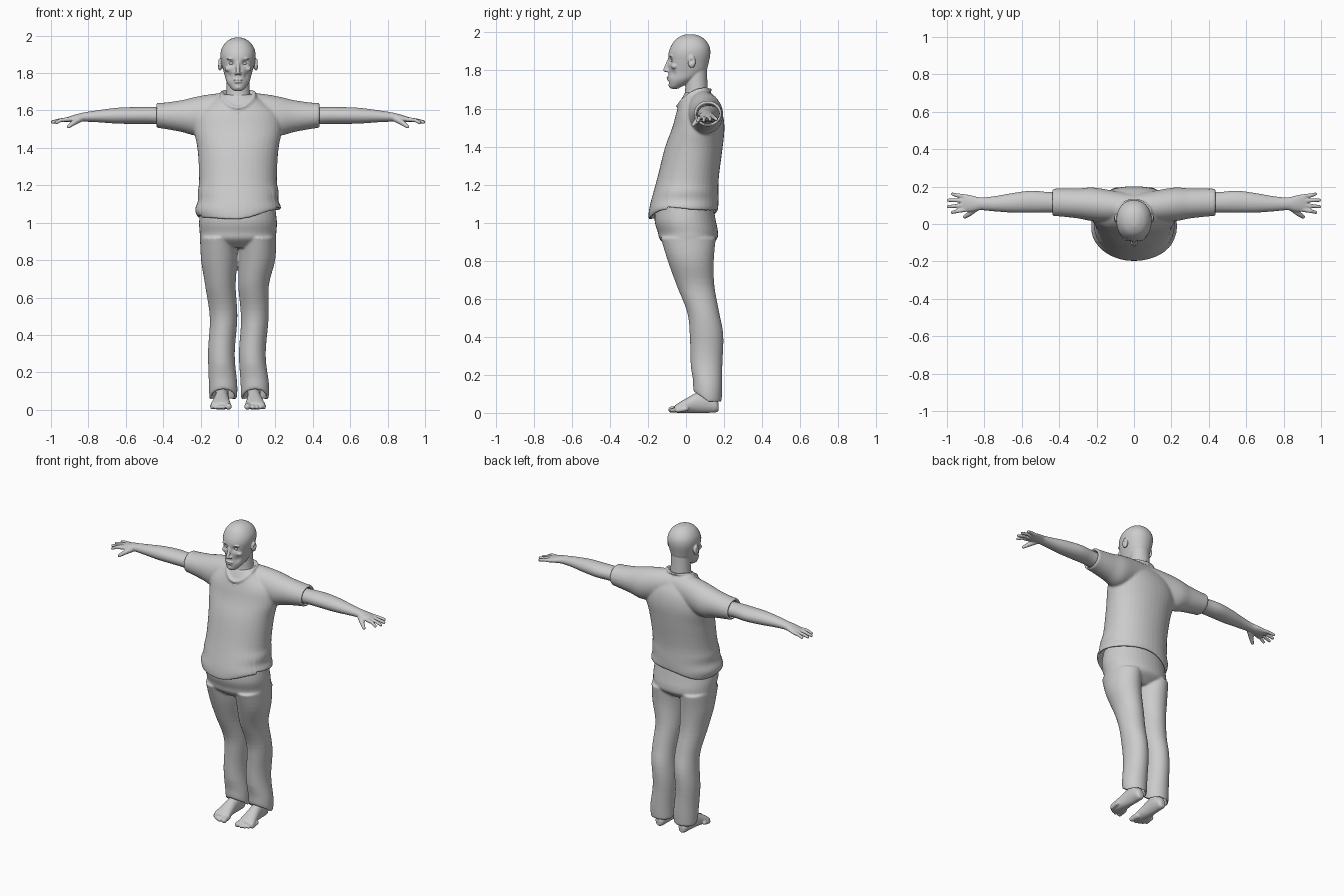
import bpy, bmesh, math
from mathutils import Vector, Matrix


def spline(rings, steps=4):
    """Catmull-Rom interpolation of section tuples."""
    out = []
    for i in range(len(rings) - 1):
        p = [rings[max(0, min(len(rings) - 1, i + k))] for k in (-1, 0, 1, 2)]
        for s in range(steps):
            t = s / steps
            out.append([0.5 * (2 * b + (c - a) * t + (2 * a - 5 * b + 4 * c - d) * t * t
                               + (3 * b - a - 3 * c + d) * t ** 3) for a, b, c, d in zip(*p)])
    return out + [list(rings[-1])]


def loft(bm, axis, rings, n=40, power=2.0):
    """Closed tube along an axis; rings are (position, centre a, centre b, radius a, radius b)."""
    loops = []
    for t, a, b, ra, rb in spline(rings):
        loop = []
        for i in range(n):
            c, s = math.cos(2 * math.pi * i / n), math.sin(2 * math.pi * i / n)
            u = a + ra * math.copysign(abs(c) ** (2 / power), c)
            v = b + rb * math.copysign(abs(s) ** (2 / power), s)
            loop.append(bm.verts.new({'X': (t, u, v), 'Y': (u, t, v), 'Z': (u, v, t)}[axis]))
        loops.append(loop)
    for l0, l1 in zip(loops, loops[1:]):
        for i in range(n):
            j = (i + 1) % n
            bm.faces.new((l0[i], l0[j], l1[j], l1[i]))
    bm.faces.new(loops[0])
    bm.faces.new(loops[-1])


def blob(bm, pos, size):
    m = Matrix.Translation(pos) @ Matrix.Diagonal((*size, 1))
    bmesh.ops.create_uvsphere(bm, u_segments=20, v_segments=12, radius=1, matrix=m)


def capsule(bm, p, q, r0, r1):
    p, q = Vector(p), Vector(q)
    d = q - p
    m = Matrix.Translation((p + q) / 2) @ d.to_track_quat('Z', 'Y').to_matrix().to_4x4()
    bmesh.ops.create_cone(bm, cap_ends=True, segments=14, radius1=r0, radius2=r1,
                          depth=d.length, matrix=m)
    blob(bm, p, (r0,) * 3)
    blob(bm, q, (r1,) * 3)


def mirror(bm):
    geo = bmesh.ops.duplicate(bm, geom=bm.verts[:] + bm.edges[:] + bm.faces[:])['geom']
    for v in geo:
        if isinstance(v, bmesh.types.BMVert):
            v.co.x *= -1


def finish(name, bm, voxel, smooth, shape=None):
    """Fuse the pieces into one skin, relax it, then apply a sculpting function."""
    bmesh.ops.recalc_face_normals(bm, faces=bm.faces[:])
    me = bpy.data.meshes.new(name)
    bm.to_mesh(me)
    bm.free()
    ob = bpy.data.objects.new(name, me)
    bpy.context.collection.objects.link(ob)
    r = ob.modifiers.new("fuse", 'REMESH')
    r.mode, r.voxel_size = 'VOXEL', voxel
    s = ob.modifiers.new("relax", 'SMOOTH')
    s.factor, s.iterations = 0.5, smooth
    dg = bpy.context.evaluated_depsgraph_get()
    new = bpy.data.meshes.new_from_object(ob.evaluated_get(dg))
    ob.modifiers.clear()
    ob.data = new
    for v in new.vertices:
        if shape:
            v.co = shape(v.co.copy())
    new.polygons.foreach_set("use_smooth", [True] * len(new.polygons))
    return ob


# Shirt: sleeves, torso and rolled neckline
bm = bmesh.new()
loft(bm, 'X', [(0, .09, 1.61, .07, .085), (.12, .095, 1.59, .085, .10), (.22, .105, 1.57, .09, .104),
               (.30, .11, 1.57, .08, .085), (.40, .115, 1.572, .074, .069), (.43, .115, 1.574, .073, .067),
               (.433, .115, 1.573, .059, .053), (.38, .115, 1.57, .057, .05)])
mirror(bm)
loft(bm, 'Z', [(1.13, 0, -.01, .18, .145), (1.06, 0, -.013, .207, .164), (1.04, 0, -.015, .212, .169),
               (1.04, 0, -.015, .224, .182), (1.10, 0, -.01, .221, .181), (1.23, 0, .01, .208, .162),
               (1.39, 0, .04, .216, .152), (1.50, 0, .065, .235, .137), (1.58, 0, .07, .22, .12),
               (1.64, 0, .065, .15, .093), (1.685, 0, .06, .085, .065)], power=2.1)


def neck_loop(i):
    a = 2 * math.pi * i / 36
    s = math.sin(a)
    return (.09 * math.cos(a), .042 + .087 * s, 1.69 + .0425 * s - .0325 * s * s)


for i in range(36):
    capsule(bm, neck_loop(i), neck_loop(i + 1), .008, .008)


def hem(v):
    w = max(0, min(1, (1.22 - v.z) / .16)) if abs(v.x) < .3 else 0
    v.z += w * (.09 * v.x + .012 * math.sin(14 * v.x + 9 * v.y) + (.08 * (v.y + .1) if v.y < -.1 else .012))
    v.x *= 1 + .03 * w * math.sin(60 * v.z)
    return v


finish("shirt", bm, .0075, 4, hem)

# Trousers: two legs with hollow cuffs, joined at the hips
bm = bmesh.new()
loft(bm, 'Z', [(.15, .085, .115, .055, .058), (.075, .085, .115, .058, .062), (.06, .085, .115, .063, .066),
               (.062, .085, .113, .073, .074), (.13, .085, .113, .076, .077), (.25, .083, .108, .072, .083),
               (.41, .083, .108, .072, .088), (.53, .084, .09, .075, .084), (.67, .089, .05, .082, .099),
               (.80, .101, .025, .097, .121), (.92, .105, .012, .098, .145)])
mirror(bm)
loft(bm, 'Z', [(.865, 0, .01, .14, .09), (.91, 0, .012, .198, .148), (.95, 0, .01, .205, .158),
               (1.01, 0, -.004, .208, .161), (1.10, 0, -.01, .195, .15)], power=2.1)


def cuff(v):
    w = max(0, min(1, (.24 - v.z) / .14))
    v.z += w * .7 * max(0, .12 - v.y)
    v.x += .006 * math.sin(16 * v.z) * max(0, min(1, (.9 - v.z) * 4))
    return v


finish("trousers", bm, .0065, 4, cuff)

# Arms with palms, fingers and thumbs
bm = bmesh.new()
loft(bm, 'X', [(.37, .115, 1.567, .054, .047), (.46, .116, 1.573, .055, .045), (.55, .119, 1.573, .059, .045),
               (.65, .113, 1.572, .052, .042), (.75, .108, 1.569, .040, .032), (.82, .108, 1.565, .034, .025),
               (.86, .109, 1.56, .042, .021), (.90, .112, 1.553, .047, .016), (.925, .113, 1.549, .044, .011)])
for y0, tip in ((.076, (.972, .062, 1.535)), (.1, (.992, .093, 1.537)),
                (.125, (.991, .127, 1.54)), (.147, (.97, .16, 1.543))):
    mid = (.945, y0 * .5 + tip[1] * .5, 1.549)
    capsule(bm, (.905, y0, 1.552), mid, .012, .0105)
    capsule(bm, mid, tip, .0105, .009)
capsule(bm, (.845, .085, 1.555), (.88, .055, 1.533), .018, .014)
capsule(bm, (.88, .055, 1.533), (.905, .038, 1.514), .014, .010)
mirror(bm)
finish("arms", bm, .0045, 3)

# Bare feet with toes
bm = bmesh.new()
loft(bm, 'Y', [(.172, .085, .03, .015, .02), (.155, .085, .04, .03, .038), (.11, .085, .06, .036, .06),
               (.06, .087, .054, .038, .054), (0, .09, .038, .047, .038), (-.04, .092, .026, .054, .026),
               (-.06, .092, .02, .046, .018)])
loft(bm, 'Z', [(.03, .085, .12, .032, .042), (.10, .085, .118, .035, .042), (.2, .085, .112, .042, .048)])
capsule(bm, (.056, -.03, .022), (.05, -.076, .017), .02, .017)
for x, y in ((.079, -.079), (.099, -.071), (.118, -.059), (.136, -.044)):
    capsule(bm, (x, y + .045, .022), (x + .001, y, .013), .013, .0115)
mirror(bm)


def flatten(v):
    v.z = max(0, v.z)
    return v


finish("feet", bm, .0045, 3, flatten)

# Head and neck: ears, brows and nostrils mirrored, then skull, nose and lips
bm = bmesh.new()
blob(bm, (.096, .03, 1.846), (.013, .021, .033))
blob(bm, (.034, -.077, 1.876), (.028, .014, .007))
blob(bm, (.05, -.06, 1.822), (.022, .02, .016))
blob(bm, (.012, -.097, 1.798), (.009, .011, .008))
mirror(bm)
loft(bm, 'Z', [(1.58, 0, .05, .085, .10), (1.61, 0, .05, .083, .092), (1.64, 0, .053, .076, .075),
               (1.68, 0, .055, .066, .062), (1.73, 0, .055, .062, .058), (1.80, 0, .055, .06, .055)])
loft(bm, 'Z', [(1.704, 0, -.06, .016, .018), (1.715, 0, -.055, .034, .033), (1.75, 0, -.022, .06, .07),
               (1.79, 0, .005, .072, .097), (1.84, 0, .013, .085, .106), (1.89, 0, .018, .094, .11),
               (1.93, 0, .022, .088, .1), (1.965, 0, .022, .065, .075), (1.985, 0, .022, .033, .04),
               (1.99, 0, .022, .01, .012)], power=2.15)
capsule(bm, (0, -.089, 1.855), (0, -.109, 1.803), .009, .011)
blob(bm, (0, -.088, 1.764), (.026, .014, .006))
blob(bm, (0, -.087, 1.752), (.023, .014, .007))
blob(bm, (0, -.075, 1.724), (.022, .018, .014))


def face(v):
    p = Vector((abs(v.x), v.y, v.z))
    for c, r, push in (((.035, -.085, 1.853), .016, (0, .015, 0)),
                       ((.113, .028, 1.85), .011, (-.01, 0, 0)),
                       ((.05, -.075, 1.785), .02, (-.004, .005, 0)),
                       ((0, -.1, 1.738), .009, (0, .005, 0))):
        w = math.exp(-((p - Vector(c)).length / r) ** 2)
        p += Vector(push) * w
    p.x = math.copysign(p.x, v.x)
    return p


finish("head", bm, .0035, 4, face)

# Eyeballs in the sockets
bm = bmesh.new()
blob(bm, (.035, -.067, 1.852), (.014, .013, .009))
mirror(bm)
finish("eyes", bm, .002, 2)
